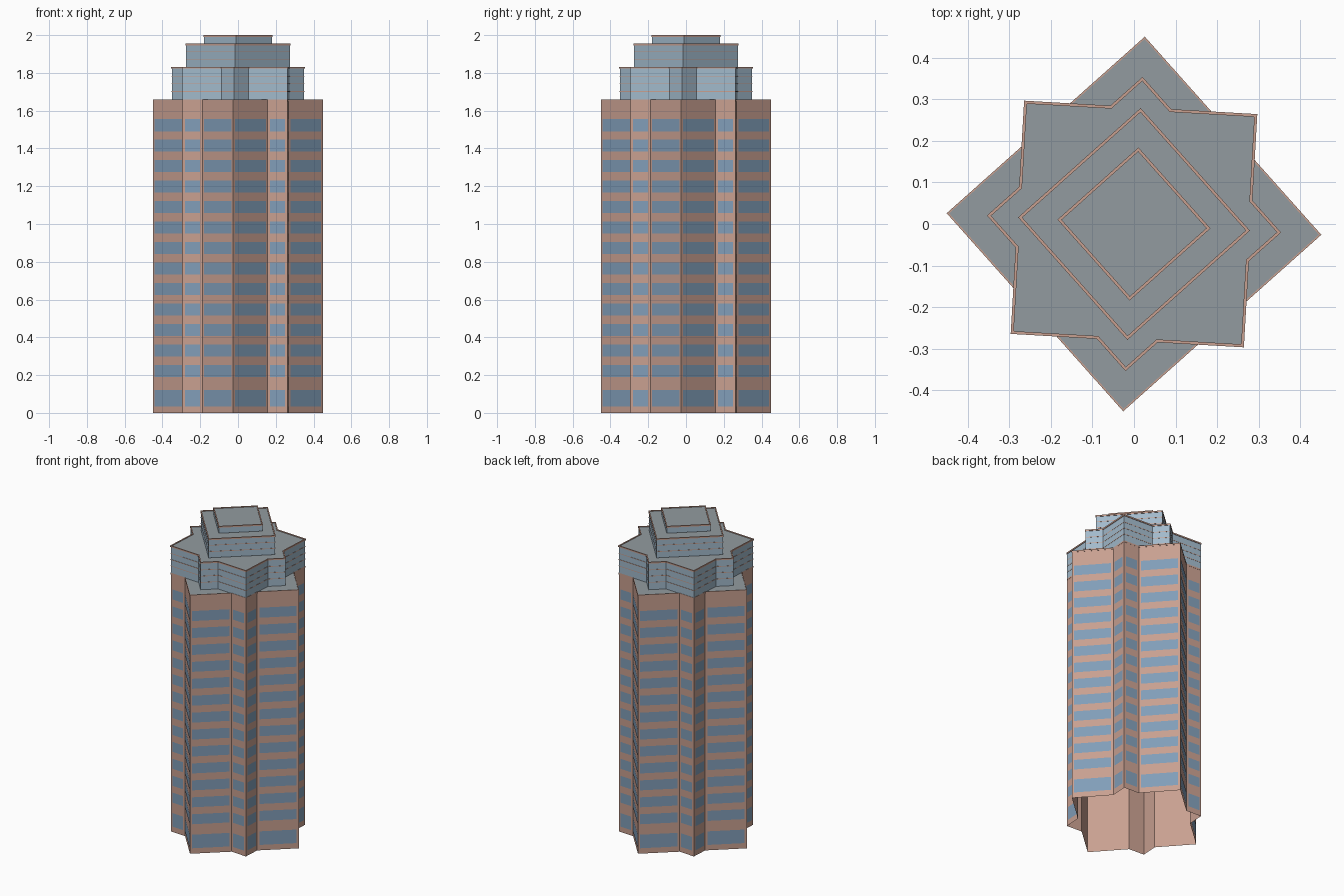
import bpy, bmesh, math
from mathutils import Vector, Matrix

if "Cube" in bpy.data.objects:
    bpy.data.objects.remove(bpy.data.objects["Cube"])

TWIST = Matrix.Rotation(math.radians(-3.3), 2)


def material(name, rgb):
    m = bpy.data.materials.new(name)
    m.diffuse_color = (*rgb, 1)
    m.use_nodes = True
    m.node_tree.nodes["Principled BSDF"].inputs["Base Color"].default_value = m.diffuse_color
    return m


BRICK = material("brick", (0.58, 0.35, 0.28))
WINDOW = material("window_glass", (0.22, 0.34, 0.48))
GLASS = material("crown_glass", (0.36, 0.49, 0.60))
ROOF = material("roof_grey", (0.29, 0.33, 0.35))


def outline(r, s=None, d=0.0):
    """Diamond of radius r, merged with a square of half-width s, offset by d."""
    r += d * math.sqrt(2)
    if s is None:
        quarter = [(r, 0)]
    else:
        s += d
        quarter = [(r, 0), (s, r - s), (s, s), (r - s, s)]
    pts = []
    for k in range(4):
        turn = Matrix.Rotation(k * math.pi / 2, 2)
        pts += [TWIST @ turn @ Vector(p) for p in quarter]
    return pts


def finish(name, bm, mats):
    me = bpy.data.meshes.new(name)
    bm.to_mesh(me)
    bm.free()
    for m in mats:
        me.materials.append(m)
    ob = bpy.data.objects.new(name, me)
    bpy.context.collection.objects.link(ob)
    return ob


def ring(bm, pts, z):
    return [bm.verts.new((p.x, p.y, z)) for p in pts]


def bridge(bm, a, b):
    n = len(a)
    for i in range(n):
        j = (i + 1) % n
        bm.faces.new((a[i], a[j], b[j], b[i]))


def block(name, pts, z0, z1, wall):
    """Open-bottomed walls with a flat roof."""
    bm = bmesh.new()
    low, high = ring(bm, pts, z0), ring(bm, pts, z1)
    bridge(bm, low, high)
    bm.faces.new(high).material_index = 1
    finish(name, bm, [wall, ROOF])


def frame(name, shape, d_in, d_out, z0, z1, mat):
    """Closed rectangular-section trim following an outline."""
    bm = bmesh.new()
    inner, outer = outline(*shape, d_in), outline(*shape, d_out)
    loops = [ring(bm, outer, z0), ring(bm, outer, z1),
             ring(bm, inner, z1), ring(bm, inner, z0)]
    for k in range(4):
        bridge(bm, loops[k], loops[(k + 1) % 4])
    finish(name, bm, [mat])


# Main shaft: eight-pointed star
tower = (0.450, 0.278)
block("tower_shaft", outline(*tower), 0, 1.655, BRICK)
frame("tower_coping", tower, -0.003, 0.001, 1.648, 1.658, BRICK)

# Window panels: tall ground row plus thirteen upper rows on every facet
rows = [(0.035, 0.122)] + [(0.189 + 0.1085 * k, 0.253 + 0.1085 * k) for k in range(13)]
bm = bmesh.new()
pts = outline(*tower)
for i, a in enumerate(pts):
    b = pts[(i + 1) % len(pts)]
    along = (b - a).normalized()
    out = Vector((along.y, -along.x)) * 0.0015
    p, q = a + along * 0.013 + out, b - along * 0.013 + out
    for z0, z1 in rows:
        bm.faces.new([bm.verts.new(v) for v in (
            (p.x, p.y, z0), (q.x, q.y, z0), (q.x, q.y, z1), (p.x, p.y, z1))])
finish("tower_windows", bm, [WINDOW])

# Stepped glass crown: name, outline, base, top, trim line heights
tiers = [
    ("lower_crown", (0.350, 0.278), 1.655, 1.832, (1.70, 1.74, 1.78)),
    ("middle_crown", (0.275, None), 1.832, 1.955, (1.87, 1.91)),
    ("upper_crown", (0.180, None), 1.955, 2.0, ()),
]
for name, shape, z0, z1, lines in tiers:
    block(name, outline(*shape), z0, z1 - 0.004, GLASS)
    frame(name + "_parapet", shape, -0.004, 0.003, z1 - 0.009, z1, BRICK)
    for k, z in enumerate(lines):
        frame(f"{name}_trim_{k + 1}", shape, -0.001, 0.001, z, z + 0.004, BRICK)
